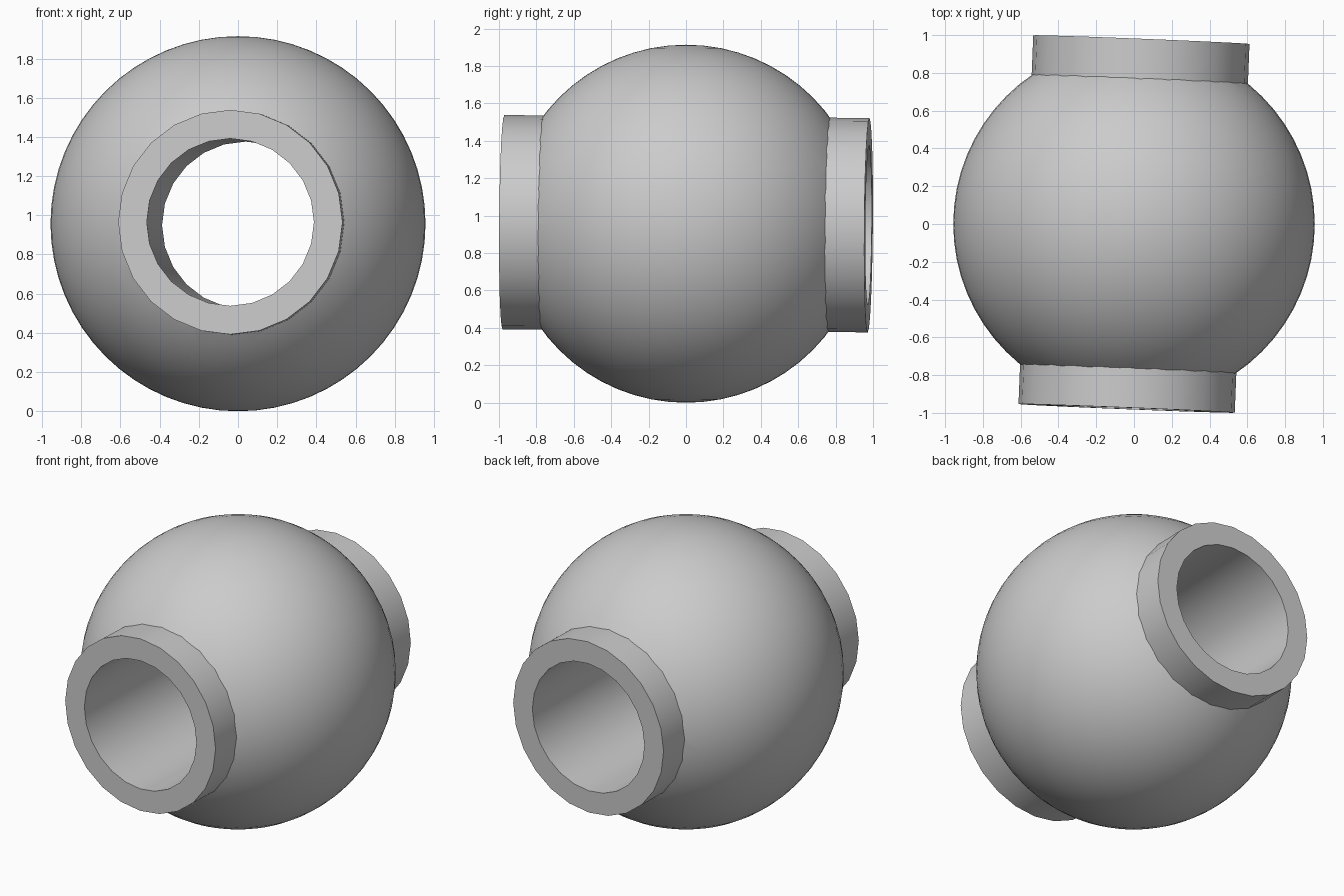
import bpy
import bmesh
import math
from mathutils import Vector, Matrix

if "Cube" in bpy.data.objects:
    bpy.data.objects.remove(bpy.data.objects["Cube"], do_unlink=True)

# Shared dimensions
CENTRE = Vector((0, 0, 0.957))
BALL_R, OUTER_R, BORE_R = 0.957, 0.573, 0.427
HALF_LENGTH, SIDES = 0.977, 24
AXIS = Vector((0.04, 1, -0.008)).normalized()
PLACE = Matrix.Translation(CENTRE) @ AXIS.to_track_quat('Z', 'Y').to_matrix().to_4x4()

# Plain grey material
grey = bpy.data.materials.new("plain_grey")
grey.use_nodes = True
colour = (0.6, 0.6, 0.6, 1)
grey.diffuse_color = colour
grey.node_tree.nodes["Principled BSDF"].inputs["Base Color"].default_value = colour


def add_object(name, bm):
    bmesh.ops.recalc_face_normals(bm, faces=bm.faces)
    mesh = bpy.data.meshes.new(name)
    bm.to_mesh(mesh)
    bm.free()
    mesh.materials.append(grey)
    obj = bpy.data.objects.new(name, mesh)
    bpy.context.collection.objects.link(obj)
    return obj


def make_active(obj):
    bpy.ops.object.select_all(action='DESELECT')
    obj.select_set(True)
    bpy.context.view_layer.objects.active = obj


def shade(obj):
    make_active(obj)
    bpy.ops.object.shade_smooth_by_angle(angle=math.radians(30))


# Open-ended sleeve running right through the ball
bm = bmesh.new()
profile = [(r, h) for r, h in ((BORE_R, -HALF_LENGTH), (OUTER_R, -HALF_LENGTH),
                               (OUTER_R, HALF_LENGTH), (BORE_R, HALF_LENGTH))]
rings = []
for r, h in profile:
    rings.append([bm.verts.new((r * math.cos(a), r * math.sin(a), h))
                  for a in (math.tau * i / SIDES for i in range(SIDES))])
for k in range(len(rings)):
    a, b = rings[k], rings[(k + 1) % len(rings)]
    for i in range(SIDES):
        j = (i + 1) % SIDES
        bm.faces.new((a[i], a[j], b[j], b[i]))
bm.transform(PLACE)
sleeve = add_object("sleeve", bm)
shade(sleeve)

# Round body
bm = bmesh.new()
bmesh.ops.create_uvsphere(bm, u_segments=64, v_segments=32, radius=BALL_R,
                          matrix=Matrix.Translation(CENTRE))
ball = add_object("ball", bm)

# Cutter that opens the body where the sleeve passes
bm = bmesh.new()
bmesh.ops.create_cone(bm, cap_ends=True, segments=SIDES, radius1=OUTER_R - 0.01,
                      radius2=OUTER_R - 0.01, depth=3, matrix=PLACE)
cutter = add_object("bore_cutter", bm)
cutter.hide_render = True

cut = ball.modifiers.new("bore", 'BOOLEAN')
cut.operation = 'DIFFERENCE'
cut.solver = 'EXACT'
cut.object = cutter
make_active(ball)
bpy.ops.object.modifier_apply(modifier=cut.name)
bpy.data.objects.remove(cutter, do_unlink=True)
shade(ball)
